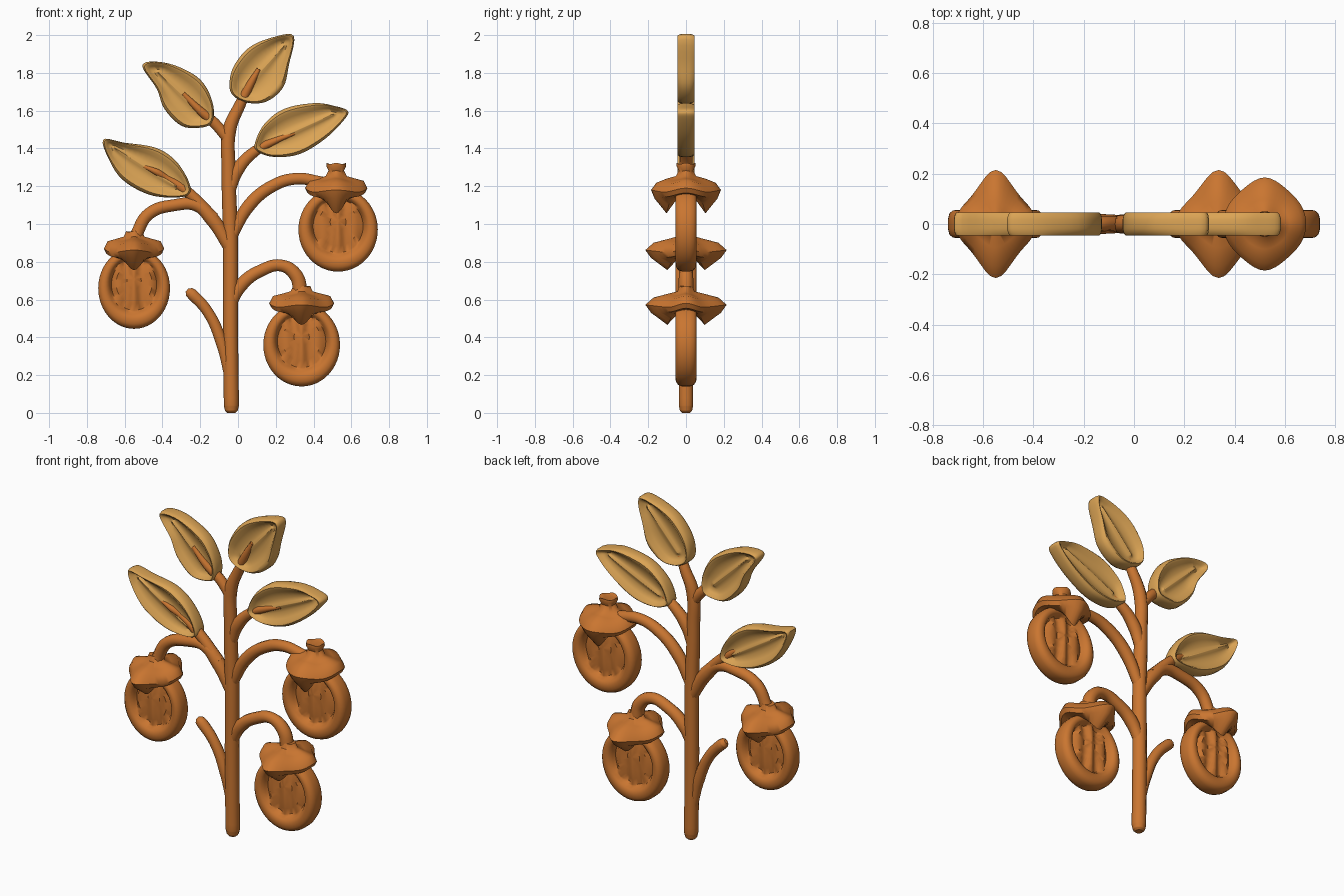
import bpy, bmesh, math
from mathutils import Vector

if "Cube" in bpy.data.objects:
    bpy.data.objects.remove(bpy.data.objects["Cube"], do_unlink=True)


def material(name, rgb):
    mat = bpy.data.materials.new(name)
    mat.use_nodes = True
    mat.diffuse_color = (*rgb, 1)
    bsdf = mat.node_tree.nodes["Principled BSDF"]
    bsdf.inputs["Base Color"].default_value = (*rgb, 1)
    bsdf.inputs["Roughness"].default_value = 0.6
    return mat


ORANGE = material("burnt orange", (0.59, 0.18, 0.03))
TAN = material("golden tan", (0.71, 0.37, 0.09))


def add_object(name, mesh, mat):
    mesh.materials.clear()
    mesh.materials.append(mat)
    mesh.shade_smooth()
    mesh.set_sharp_from_angle(angle=math.radians(50))
    obj = bpy.data.objects.new(name, mesh)
    bpy.context.collection.objects.link(obj)
    return obj


def loft(name, rings, mat):
    """Skin a list of equal-length closed rings and cap both ends."""
    bm = bmesh.new()
    loops = [[bm.verts.new(p) for p in ring] for ring in rings]
    n = len(loops[0])
    for low, high in zip(loops, loops[1:]):
        for i in range(n):
            j = (i + 1) % n
            bm.faces.new((low[i], low[j], high[j], high[i]))
    bm.faces.new(loops[0][::-1])
    bm.faces.new(loops[-1])
    bmesh.ops.recalc_face_normals(bm, faces=bm.faces)
    mesh = bpy.data.meshes.new(name)
    bm.to_mesh(mesh)
    bm.free()
    return add_object(name, mesh, mat)


def smooth_outline(points, steps=5):
    """Closed Catmull-Rom curve through the points."""
    pts = [Vector(p) for p in points]
    n, out = len(pts), []
    for i in range(n):
        a, b, c, d = (pts[(i + k - 1) % n] for k in range(4))
        for s in range(steps):
            t = s / steps
            out.append((2 * b + (c - a) * t + (2 * a - 5 * b + 4 * c - d) * t * t
                        + (3 * b - a - 3 * c + d) * t ** 3) / 2)
    return out


def plate(name, outline, start, end, profile, mat, bump=None):
    """Two-sided dished plate: the outline shrinks towards a spine as depth changes."""
    start, end = Vector(start), Vector(end)
    axis = end - start

    def ring(t, depth, side):
        pts = []
        for p in outline:
            u = (p - start).dot(axis) / max(axis.length_squared, 1e-6)
            q = p.lerp(start + axis * min(max(u, 0), 1), t)
            extra = bump(q) if bump and 0.35 < t else 0
            pts.append((q.x, side * (depth + extra), q.y))
        return pts

    back = [ring(t, d, 1) for t, d in reversed(profile)]
    front = [ring(t, d, -1) for t, d in profile]
    return loft(name, back + front, mat)


def tube(name, points):
    """Tapered round branch; points are x, z, radius and optional forward offset."""
    curve = bpy.data.curves.new(name, "CURVE")
    curve.dimensions = "3D"
    curve.bevel_depth = 1
    curve.bevel_resolution = 3
    curve.resolution_u = 6
    curve.use_fill_caps = True
    spline = curve.splines.new("BEZIER")
    spline.bezier_points.add(len(points) - 1)
    for bp, (x, z, r, *y) in zip(spline.bezier_points, points):
        bp.co = (x, -y[0] if y else 0, z)
        bp.radius = r
        bp.handle_left_type = bp.handle_right_type = "AUTO"
    temp = bpy.data.objects.new(name, curve)
    bpy.context.collection.objects.link(temp)
    graph = bpy.context.evaluated_depsgraph_get()
    mesh = bpy.data.meshes.new_from_object(temp.evaluated_get(graph))
    bpy.data.objects.remove(temp, do_unlink=True)
    return add_object(name, mesh, ORANGE)


# Stem, arching fruit branches, leaf twigs and the cut side shoot
tube("main_stem", [(-.035, 0, .022), (-.035, .012, .034), (-.035, .04, .04), (-.04, .45, .04),
                   (-.04, .92, .04), (-.05, 1.29, .037), (-.045, 1.5, .036),
                   (.01, 1.63, .03), (.06, 1.73, .022, .015), (.11, 1.82, .012, .02)])
tube("right_fruit_branch", [(-.05, .55, .03), (.02, .68, .037), (.125, .755, .034),
                            (.23, .78, .033), (.305, .73, .038), (.33, .64, .04), (.335, .57, .045)])
tube("upper_fruit_branch", [(-.04, .92, .03), (.06, 1.1, .036), (.19, 1.205, .034),
                            (.31, 1.24, .032), (.42, 1.225, .032), (.51, 1.2, .035)])
tube("left_fruit_branch", [(-.04, .87, .035), (-.14, 1.03, .04), (-.22, 1.1, .035), (-.335, 1.1, .033),
                           (-.47, 1.055, .034), (-.53, .96, .034), (-.55, .88, .045)])
tube("lower_left_twig", [(-.13, 1.03, .035), (-.28, 1.18, .03), (-.38, 1.245, .016, .008),
                         (-.43, 1.275, .018, .018), (-.5, 1.305, .008, .018)])
tube("right_leaf_twig", [(-.045, 1.17, .03), (0, 1.29, .036), (.09, 1.385, .03),
                         (.195, 1.44, .018, .015), (.3, 1.48, .008, .018)])
tube("upper_left_twig", [(-.045, 1.44, .03), (-.125, 1.535, .03), (-.2, 1.6, .022, .015),
                         (-.29, 1.69, .012, .018)])
tube("side_shoot", [(-.045, .18, .025), (-.09, .38, .032), (-.16, .535, .03),
                    (-.24, .625, .032), (-.258, .64, .028), (-.27, .65, .012)])

# Leaves: rounded rim, hollow blade and a raised midrib
LEAF_PROFILE = [(0, .018), (.05, .036), (.13, .045), (.24, .042), (.4, .024),
                (.7, .013), (.88, .017), (.98, .026)]
LEAVES = {
    "upper_left_leaf": ((-.2, 1.59), (-.42, 1.8), [
        (-.505, 1.83), (-.46, 1.86), (-.335, 1.84), (-.2, 1.765), (-.135, 1.645), (-.135, 1.54),
        (-.2, 1.51), (-.3, 1.52), (-.39, 1.61), (-.43, 1.715)]),
    "top_leaf": ((.04, 1.72), (.24, 1.94), [
        (.295, 1.995), (.19, 1.99), (.06, 1.935), (-.025, 1.83), (-.045, 1.725), (-.015, 1.67),
        (.06, 1.64), (.155, 1.65), (.24, 1.725), (.27, 1.845)]),
    "right_leaf": ((.17, 1.43), (.5, 1.58), [
        (.58, 1.6), (.565, 1.555), (.46, 1.45), (.325, 1.37), (.19, 1.355), (.1, 1.385),
        (.09, 1.43), (.14, 1.53), (.245, 1.61), (.405, 1.64), (.51, 1.625)]),
    "lower_left_leaf": ((-.33, 1.2), (-.65, 1.4), [
        (-.715, 1.445), (-.6, 1.43), (-.44, 1.405), (-.335, 1.34), (-.265, 1.235), (-.255, 1.16),
        (-.335, 1.14), (-.47, 1.155), (-.6, 1.225), (-.67, 1.315)]),
}
for name, (base, tip, points) in LEAVES.items():
    plate(name, smooth_outline(points), base, tip, LEAF_PROFILE, TAN)

# Fruits: thick ring around a sunken, ribbed centre
FRUIT_PROFILE = [(0, .02), (.03, .042), (.1, .054), (.2, .056), (.28, .048), (.33, .03),
                 (.37, .022), (.5, .028), (.65, .03), (.8, .032), (.95, .032)]


def fruit(name, x, z, rx, rz):
    turn = [k * math.tau / 48 for k in range(48)]
    outline = [Vector((x + rx * math.cos(a), z + rz * math.sin(a))) for a in turn]
    centre = (x, z + .05)

    def ribs(q):
        return .011 * math.cos((q.x - x) * 75 + 9 * (q.y - z) ** 2)

    plate(name, outline, centre, centre, FRUIT_PROFILE, ORANGE, ribs)


def calyx(name, x, z, rx, ry, spike, droop, top):
    """Cap with pointed front and back lobes that hang over the fruit."""
    under = [(1, -.01, .1), (.92, -.035, .3), (.62, -.04, 1), (.3, -.03, .3)]
    rings = []
    for f, dz, hang in top + [(.6, .045, 0), (.88, .03, .1)] + under:
        ring = []
        for k in range(48):
            a = k * math.tau / 48
            lobe = abs(math.sin(a)) ** 8
            reach = ry + (spike - ry) * lobe * min(1, f * f)
            wave = .01 * f * math.cos(4 * a)
            ring.append((x + rx * f * math.cos(a), reach * f * math.sin(a),
                         z + dz + wave - droop * hang * lobe))
        rings.append(ring)
    loft(name, rings, ORANGE)


NECK = [(.26, .09, 0), (.34, .06, 0)]
STUB = [(.2, .125, 0), (.31, .13, 0), (.32, .115, 0), (.25, .09, 0), (.34, .06, 0)]

fruit("left_fruit", -.55, .66, .19, .215)
calyx("left_calyx", -.55, .87, .16, .125, .215, .08, NECK)
fruit("right_fruit", .337, .36, .203, .22)
calyx("right_calyx", .337, .58, .172, .125, .215, .08, NECK)
fruit("upper_fruit", .53, .97, .21, .222)
calyx("upper_calyx", .52, 1.19, .165, .155, .185, .1, STUB)
